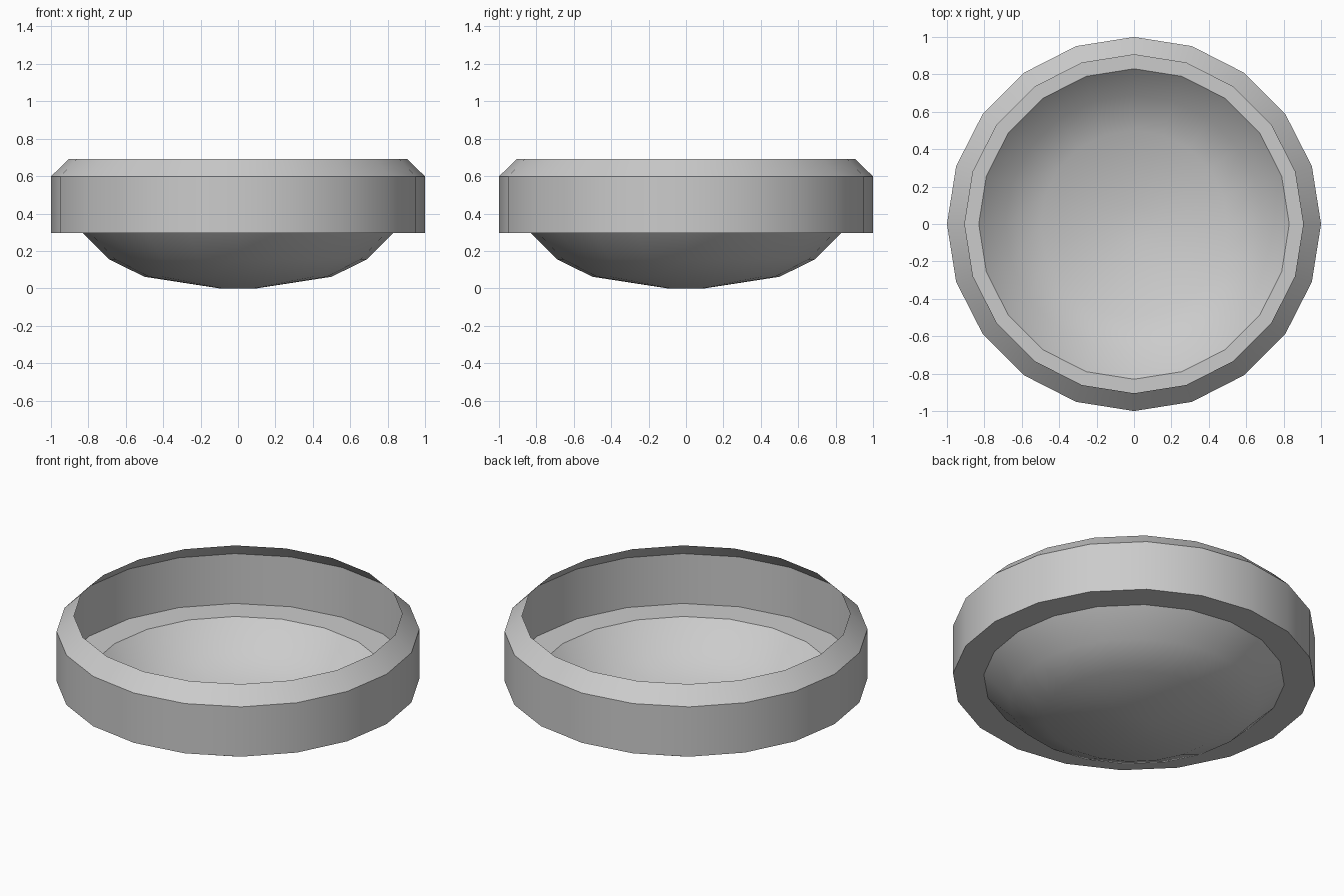
import bpy, bmesh
from math import cos, sin, tau, radians

if "Cube" in bpy.data.objects:
    bpy.data.objects.remove(bpy.data.objects["Cube"])

SIDES = 20


def lathe(name, profile, cap=False):
    """Spin an (radius, height) profile, listed from the bottom up, into an open shell."""
    bm = bmesh.new()
    rings = [[bm.verts.new((r * cos(tau * i / SIDES), r * sin(tau * i / SIDES), z))
              for i in range(SIDES)] for r, z in profile]
    for low, high in zip(rings, rings[1:]):
        for i in range(SIDES):
            j = (i + 1) % SIDES
            bm.faces.new((low[i], low[j], high[j], high[i]))
    if cap:
        bm.faces.new(rings[0][::-1])
    mesh = bpy.data.meshes.new(name)
    bm.to_mesh(mesh)
    bm.free()
    obj = bpy.data.objects.new(name, mesh)
    bpy.context.collection.objects.link(obj)
    bpy.ops.object.select_all(action='DESELECT')
    bpy.context.view_layer.objects.active = obj
    obj.select_set(True)
    bpy.ops.object.shade_smooth_by_angle(angle=radians(30))
    return obj


# Thin shallow bowl hanging below the ring
lathe("bowl", [(0.1, 0.0), (0.5, 0.062), (0.69, 0.155), (0.83, 0.295)], cap=True)

# Flat ledge, upright wall and inward sloping lip, all single-skinned
lathe("ring", [(0.83, 0.295), (1.0, 0.295), (1.0, 0.598), (0.905, 0.692)])
